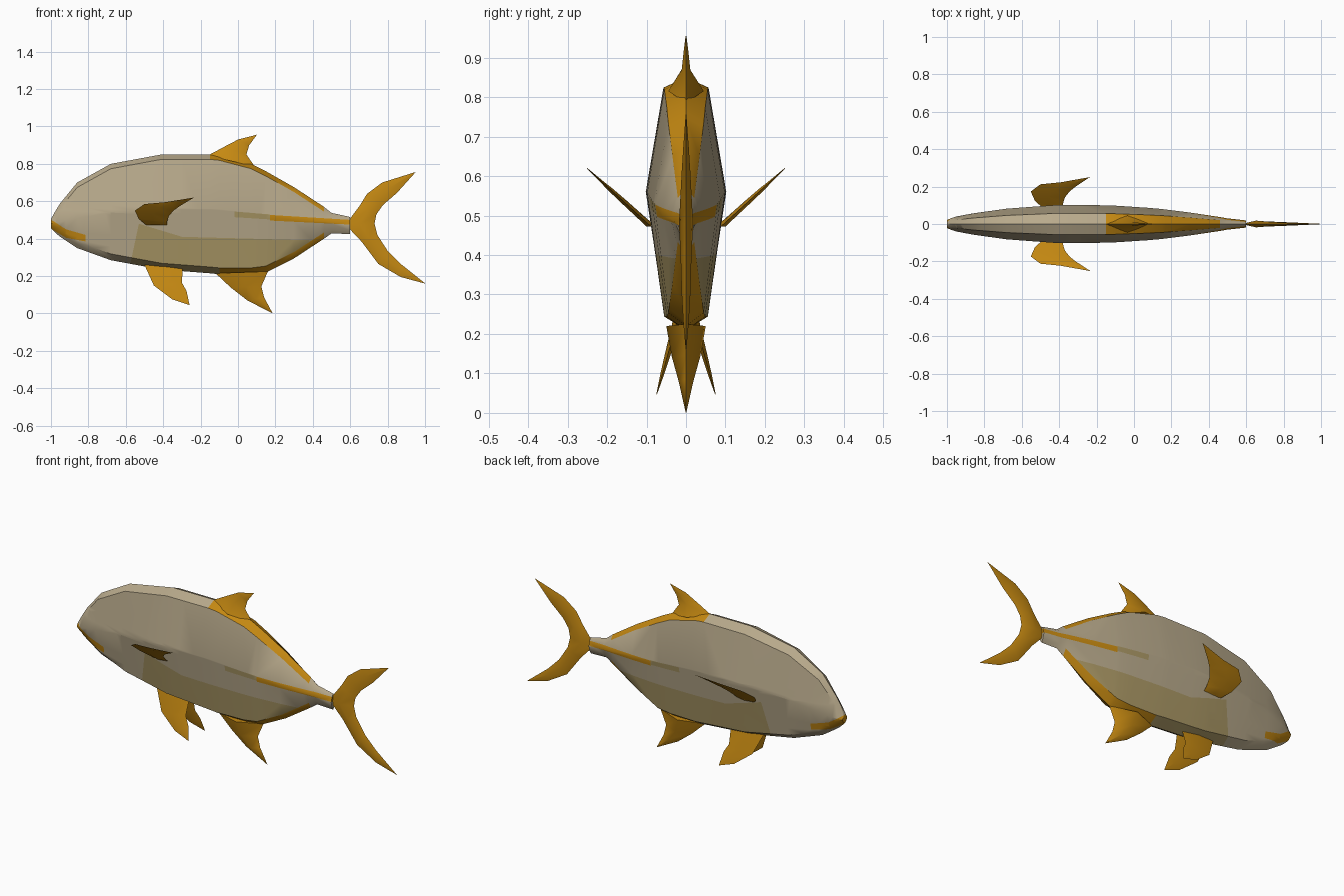
import bpy, bmesh
from mathutils import Vector

if "Cube" in bpy.data.objects:
    bpy.data.objects.remove(bpy.data.objects["Cube"])


def material(name, rgb):
    m = bpy.data.materials.new(name)
    m.diffuse_color = (*rgb, 1)
    m.use_nodes = True
    m.node_tree.nodes["Principled BSDF"].inputs["Base Color"].default_value = m.diffuse_color
    return m


GREY = material("grey_tan", (0.48, 0.40, 0.26))
BELLY = material("belly_tan", (0.40, 0.31, 0.13))
ORANGE = material("fin_orange", (0.56, 0.25, 0.006))


def finish(bm, name, mats, angle):
    bmesh.ops.remove_doubles(bm, verts=bm.verts, dist=0.0005)
    bmesh.ops.recalc_face_normals(bm, faces=bm.faces)
    me = bpy.data.meshes.new(name)
    bm.to_mesh(me)
    bm.free()
    ob = bpy.data.objects.new(name, me)
    bpy.context.collection.objects.link(ob)
    for m in mats:
        me.materials.append(m)
    bpy.ops.object.select_all(action='DESELECT')
    ob.select_set(True)
    bpy.context.view_layer.objects.active = ob
    bpy.ops.object.shade_smooth_by_angle(angle=angle)
    return ob


def loft(bm, rings, colour=lambda i, j: 0):
    vs = [[bm.verts.new(p) for p in r] for r in rings]
    n = len(rings[0])
    for i in range(len(vs) - 1):
        for j in range(n):
            k = (j + 1) % n
            f = bm.faces.new((vs[i][j], vs[i][k], vs[i + 1][k], vs[i + 1][j]))
            f.material_index = colour(i, j)
    bm.faces.new(vs[0])
    bm.faces.new(vs[-1])


# Body: stations of (x, top, bottom, half width, height of widest line)
stations = [
    (-1.0, .505, .455, .022, .48), (-.975, .55, .43, .032, .485),
    (-.95, .59, .41, .04, .49), (-.86, .70, .35, .057, .51),
    (-.68, .80, .285, .082, .54), (-.41, .85, .235, .102, .56),
    (-.15, .85, .215, .10, .56), (-.10, .845, .21, .098, .558),
    (.07, .80, .21, .087, .54), (.15, .76, .22, .08, .53),
    (.30, .675, .295, .061, .51), (.46, .57, .40, .037, .49),
    (.50, .538, .428, .03, .485), (.60, .516, .425, .019, .473),
]
rings = []
for x, t, b, w, m in stations:
    d = min(.026, (t - b) * .15)
    s = w * .56
    rings.append([(x, 0, t), (x, s, t - d), (x, w, m), (x, s, b + d * 1.3),
                  (x, 0, b), (x, -s, b + d * 1.3), (x, -w, m), (x, -s, t - d)])


def strip_colour(i, j):
    x = stations[i][0]
    top = j in (0, 7) and -.16 < x < .45
    low = j in (3, 4) and -.11 < x < .45
    return 2 if top or low else 0


body = bmesh.new()
loft(body, rings, strip_colour)


def paint(poly, index):
    """Cut the body along a convex outline in xz and colour the inside."""
    edges = [(Vector((p[0], 0, p[1])), Vector((q[0], 0, q[1])))
             for p, q in zip(poly, poly[1:] + poly[:1])]
    mid = sum((e[0] for e in edges), Vector()) / len(edges)
    planes = []
    for p, q in edges:
        n = (q - p).cross(Vector((0, 1, 0))).normalized()
        if n.dot(mid - p) < 0:
            n = -n
        planes.append((p, n))
        bmesh.ops.bisect_plane(body, geom=body.verts[:] + body.edges[:] + body.faces[:],
                               dist=1e-5, plane_co=p, plane_no=n)
    for f in body.faces:
        c = f.calc_center_median()
        if f.material_index == 0 and all(n.dot(c - p) > 0 for p, n in planes):
            f.material_index = index


# Mouth, lateral line, faded line and belly patch
paint([(-1.02, .515), (-.92, .45), (-.92, .405), (-1.02, .465)], 2)
paint([(-.92, .45), (-.815, .42), (-.815, .385), (-.92, .405)], 2)
paint([(.17, .527), (.61, .500), (.61, .475), (.17, .497)], 2)
paint([(-.02, .545), (.17, .530), (.17, .503), (-.02, .515)], 1)
paint([(-.60, .15), (-.53, .48), (-.30, .41), (-.30, .15)], 1)
paint([(-.30, .15), (-.30, .41), (.44, .39), (.44, .15)], 1)
finish(body, "body", [GREY, BELLY, ORANGE], .7)


# Fins: rows of (leading x, z, trailing x, z, half thickness)
def fin(name, rows, y_of=lambda z: 0, sides=(1,)):
    for s in sides:
        bm = bmesh.new()
        rs = []
        for ax, az, bx, bz, t in rows:
            mx, mz = (ax + bx) / 2, (az + bz) / 2
            rs.append([(ax, s * y_of(az), az), (mx, s * y_of(mz) + t, mz),
                       (bx, s * y_of(bz), bz), (mx, s * y_of(mz) - t, mz)])
        loft(bm, rs)
        side = "" if len(sides) == 1 else ("_left" if s > 0 else "_right")
        finish(bm, name + side, [ORANGE], 1.0)


fin("tail_fin", [
    (.951, .757, .949, .755, .001), (.77, .70, .85, .645, .007),
    (.69, .64, .775, .58, .011), (.65, .575, .74, .53, .014),
    (.575, .475, .73, .48, .018),
    (.66, .385, .745, .42, .014), (.75, .265, .80, .335, .011),
    (.87, .195, .87, .265, .007), (1.0, .16, .998, .163, .001)])

fin("dorsal_fin", [
    (-.16, .845, .09, .785, .045), (-.08, .888, .045, .85, .011),
    (0, .93, .06, .90, .006), (.101, .956, .10, .954, .001)])

fin("anal_fin", [
    (-.12, .215, .16, .225, .05), (-.04, .14, .125, .145, .036),
    (.05, .07, .14, .085, .018), (.186, 0, .184, .003, .001)])

fin("pelvic_fin", [
    (-.50, .26, -.295, .25, .012), (-.45, .15, -.30, .165, .008),
    (-.35, .075, -.275, .12, .005), (-.26, .045, -.26, .05, .001)],
    lambda z: .075 - (z - .045) * .28, (1, -1))

fin("pectoral_fin", [
    (-.49, .472, -.38, .472, .012), (-.53, .505, -.38, .49, .011),
    (-.552, .55, -.37, .52, .010), (-.50, .585, -.345, .55, .008),
    (-.39, .595, -.31, .575, .005), (-.235, .62, -.237, .619, .001)],
    lambda z: .088 + (z - .472) * 1.1, (1, -1))
